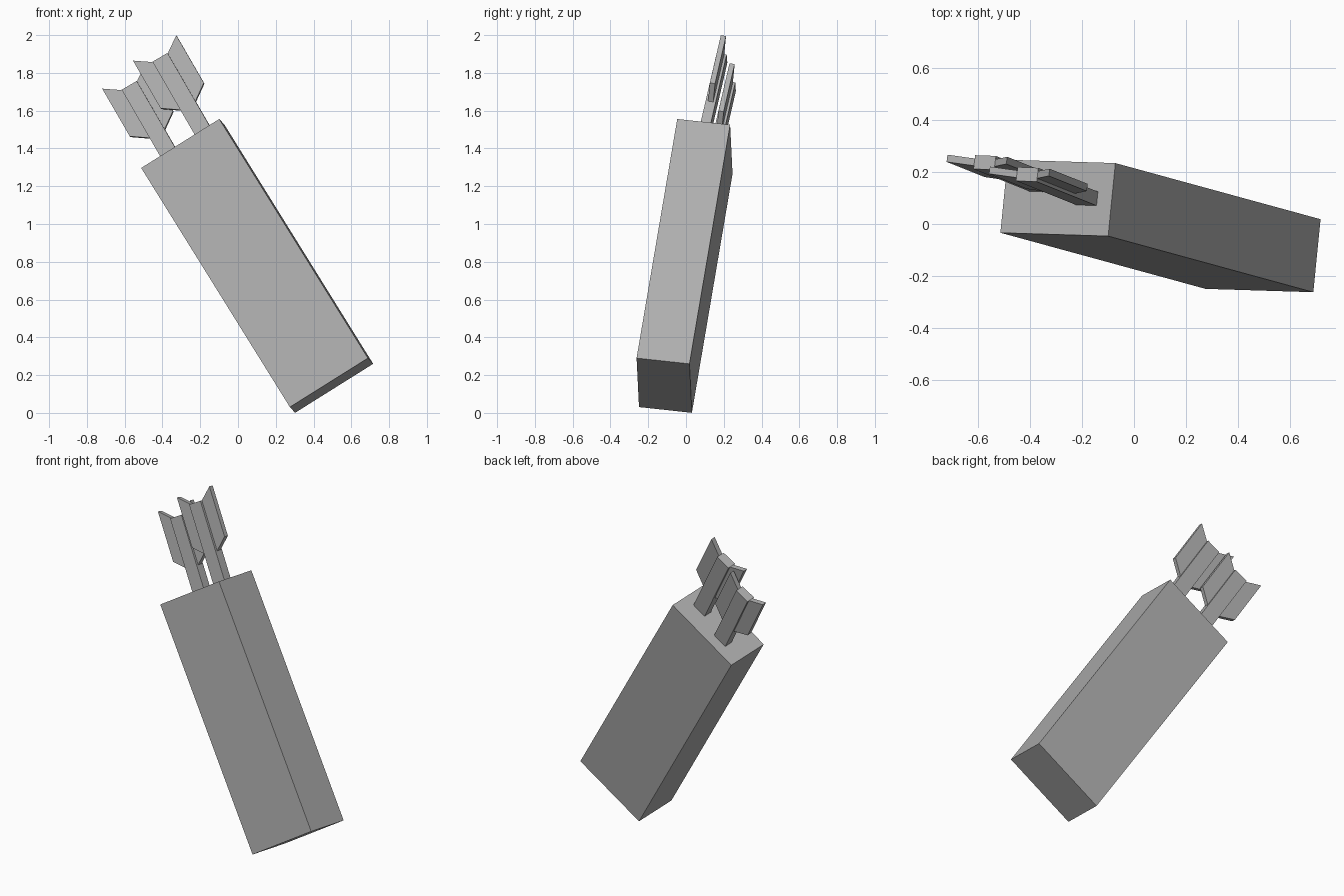
import bpy, bmesh
from mathutils import Vector, Matrix

if "Cube" in bpy.data.objects:
    bpy.data.objects.remove(bpy.data.objects["Cube"])

# Mid-grey shared by every part
grey = bpy.data.materials.new("mid_grey")
grey.diffuse_color = (0.43, 0.43, 0.43, 1)
grey.use_nodes = True
grey.node_tree.nodes["Principled BSDF"].inputs["Base Color"].default_value = grey.diffuse_color


def frame(origin, side, axis):
    """Local x = side, y = depth, z = long axis."""
    z = Vector(axis).normalized()
    y = z.cross(Vector(side)).normalized()
    x = y.cross(z)
    m = Matrix((x, y, z)).transposed().to_4x4()
    m.translation = origin
    return m


def prism(name, profile, depth, matrix):
    """Extrude an x-z outline symmetrically along local y."""
    bm = bmesh.new()
    face = bm.faces.new([bm.verts.new((x, -depth / 2, z)) for x, z in profile])
    ext = bmesh.ops.extrude_face_region(bm, geom=[face])
    moved = [g for g in ext["geom"] if isinstance(g, bmesh.types.BMVert)]
    bmesh.ops.translate(bm, verts=moved, vec=(0, depth, 0))
    bmesh.ops.recalc_face_normals(bm, faces=bm.faces)
    mesh = bpy.data.meshes.new(name)
    bm.to_mesh(mesh)
    bm.free()
    mesh.materials.append(grey)
    ob = bpy.data.objects.new(name, mesh)
    ob.matrix_world = matrix
    bpy.context.collection.objects.link(ob)
    return ob


def rect(half, low, high):
    return [(-half, low), (half, low), (half, high), (-half, high)]


# Tilted case; its frame origin is the centre of the open end
case = frame((-0.292, 0.100, 1.411), (0.850, -0.027, 0.527), (-0.523, 0.143, 0.841))
prism("case", rect(0.244, -1.506, 0), 0.283, case)

# Two arrows leaning slightly inside the case: (name, x, y, slide along shaft)
for name, x, y, slide in (("right_arrow", 0.132, 0.002, 0.002),
                          ("left_arrow", -0.085, 0.049, -0.031)):
    arrow = case @ frame((x, y, 0), (1, 0, -0.03), (0.03, 0.055, 1))
    prism(name + "_shaft", rect(0.046, -0.10, 0.466 + slide), 0.054, arrow)
    # Swept feather on each side of the shaft
    for label, s in (("left", -1), ("right", 1)):
        outline = [(0.046, 0.168), (0.133, 0.23), (0.133, 0.527), (0.046, 0.466)]
        prism(f"{name}_{label}_feather",
              [(s * px, pz + slide) for px, pz in outline], 0.028, arrow)
